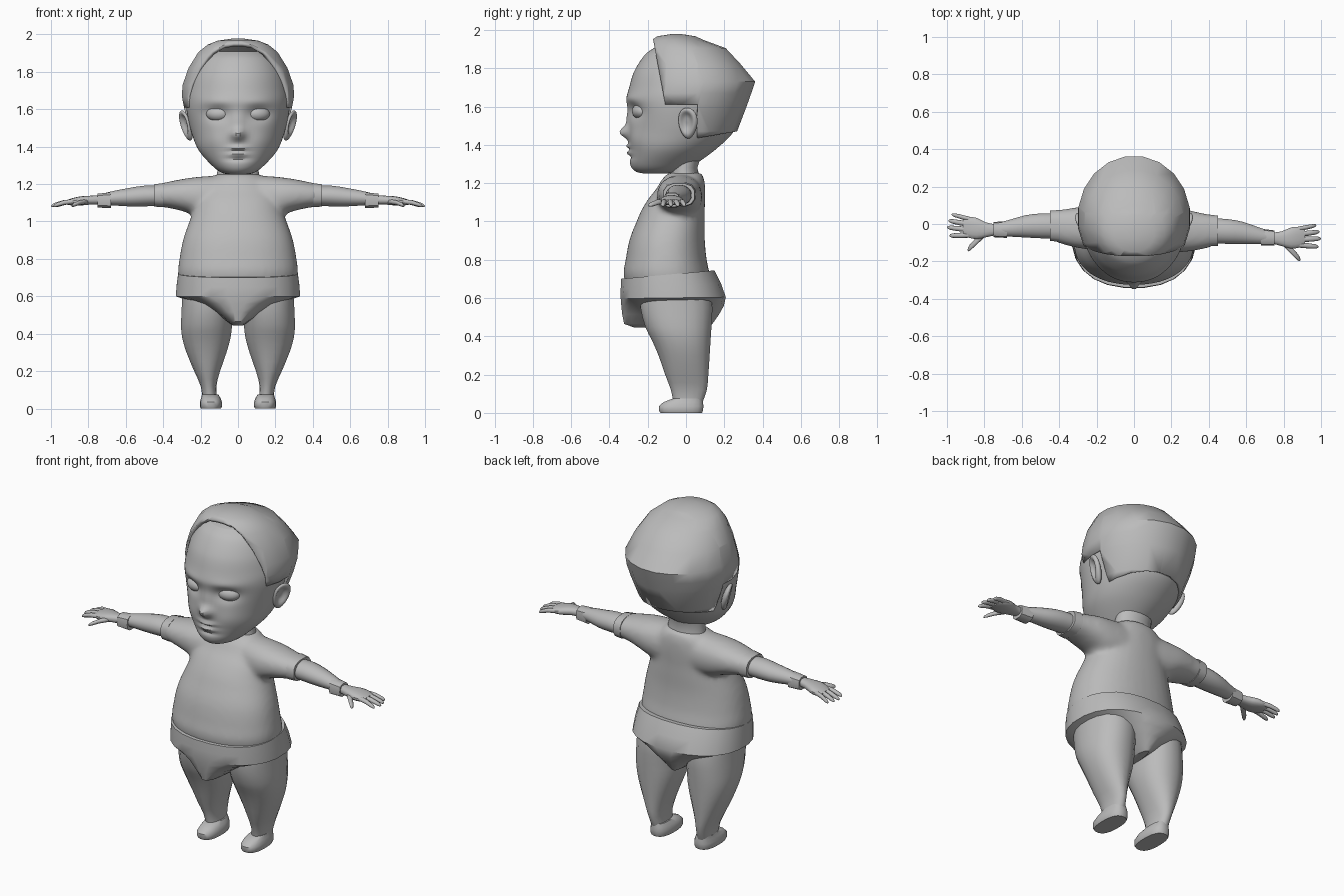
import bpy, bmesh, math
from mathutils import Matrix, Vector

if "Cube" in bpy.data.objects:
    bpy.data.objects.remove(bpy.data.objects["Cube"])

mat = bpy.data.materials.new("plain_grey")
mat.diffuse_color = (0.5, 0.5, 0.5, 1)
mat.use_nodes = True
mat.node_tree.nodes["Principled BSDF"].inputs["Base Color"].default_value = mat.diffuse_color


def finish(name, bm, angle=40):
    bmesh.ops.recalc_face_normals(bm, faces=bm.faces)
    me = bpy.data.meshes.new(name)
    bm.to_mesh(me)
    bm.free()
    me.materials.append(mat)
    for p in me.polygons:
        p.use_smooth = True
    me.set_sharp_from_angle(angle=math.radians(angle))
    ob = bpy.data.objects.new(name, me)
    bpy.context.collection.objects.link(ob)
    return ob


def smooth_rows(rows, sub):
    """Catmull-Rom refinement of a list of sections."""
    out = []
    for i in range(len(rows) - 1):
        p = [rows[max(0, min(len(rows) - 1, i + k))] for k in (-1, 0, 1, 2)]
        for j in range(sub):
            t = j / sub
            out.append([0.5 * (2 * b + (c - a) * t + (2 * a - 5 * b + 4 * c - d) * t * t
                               + (3 * b - a - 3 * c + d) * t ** 3) for a, b, c, d in zip(*p)])
    return out + [rows[-1]]


def loft(rows, axis="z", n=24, sub=1, power=2.0, bm=None):
    """Rows are (position, y0, y1, b0, b1); b is x on a z loft and z on an x loft."""
    bm = bm or bmesh.new()
    rings = []
    for t, y0, y1, b0, b1 in smooth_rows(rows, sub):
        ring = []
        for k in range(n):
            a = 2 * math.pi * (k + 0.5) / n
            c, s = [math.copysign(abs(f(a)) ** (2 / power), f(a)) for f in (math.cos, math.sin)]
            b, y = (b0 + b1) / 2 + (b1 - b0) / 2 * c, (y0 + y1) / 2 + (y1 - y0) / 2 * s
            ring.append(bm.verts.new((b, y, t) if axis == "z" else (t, y, b)))
        rings.append(ring)
    for r, q in zip(rings, rings[1:]):
        for k in range(n):
            bm.faces.new((r[k], r[(k + 1) % n], q[(k + 1) % n], q[k]))
    bm.faces.new(rings[0])
    bm.faces.new(rings[-1])
    return bm


def sym(rows):
    return [(z, y0, y1, -w, w) for z, y0, y1, w in rows]


def place(bm, side, shear=0.0):
    """Mirror a right-hand part and swing the arms slightly."""
    for v in bm.verts:
        v.co.x *= side
        v.co.y -= shear * v.co.x
    return bm


SIDES = ((1, "left"), (-1, "right"))
SWING = 0.03

# head with sculpted face
bm = loft(sym([(1.25, -.22, -.10, .04), (1.262, -.265, -.02, .09), (1.30, -.292, .05, .14),
               (1.38, -.295, .16, .21), (1.47, -.298, .25, .247), (1.575, -.305, .29, .272),
               (1.64, -.31, .31, .278), (1.70, -.297, .315, .273), (1.785, -.27, .28, .25),
               (1.87, -.215, .19, .20), (1.91, -.16, .13, .14)]), n=72, sub=9)
BUMPS = [(0, 1.465, .034, .032, -.052), (0, 1.53, .025, .05, -.012),      # nose
         (0, 1.393, .045, .012, -.017), (0, 1.358, .04, .014, -.016),     # lips
         (0, 1.376, .055, .006, .008), (0, 1.335, .06, .012, .01),        # mouth line, chin fold
         (.11, 1.575, .062, .04, .03), (-.11, 1.575, .062, .04, .03),     # eye sockets
         (.11, 1.64, .08, .025, -.006), (-.11, 1.64, .08, .025, -.006),   # brows
         (.13, 1.43, .07, .06, -.012), (-.13, 1.43, .07, .06, -.012)]     # cheeks
for v in bm.verts:
    if v.co.y < -.1:
        x, z = v.co.x, v.co.z
        v.co.y += sum(h * math.exp(-((x - cx) / sx) ** 2 - ((z - cz) / sz) ** 2)
                      for cx, cz, sx, sz, h in BUMPS)
finish("head", bm)

# hair cap trimmed along the hairline
bm = loft(sym([(1.40, -.27, .21, .225), (1.47, -.27, .27, .25), (1.60, -.28, .32, .29),
               (1.67, -.285, .345, .304), (1.73, -.28, .365, .30), (1.82, -.25, .29, .268),
               (1.905, -.215, .21, .215), (1.945, -.185, .10, .165), (1.967, -.15, .05, .11),
               (1.978, -.08, -.02, .03)]), n=20)


def slice_at(co, no, clear=False):
    bmesh.ops.bisect_plane(bm, geom=bm.verts[:] + bm.edges[:] + bm.faces[:], plane_co=co,
                           plane_no=no, clear_inner=clear)


slice_at((0, -.11, 1.62), (0, .32, .06), True)
slice_at((0, .03, 1.43), (0, -.17, 1), True)
slice_at((0, 0, 1.61), (0, 0, 1))
slice_at((0, .06, 0), (0, 1, 0))
cut = [f for f in bm.faces if f.calc_center_median().z < 1.61 and f.calc_center_median().y < .06]
bmesh.ops.delete(bm, geom=cut, context="FACES")
hair = finish("hair", bm)
mod = hair.modifiers.new("thickness", "SOLIDIFY")
mod.thickness, mod.offset = 0.02, -1

# neck
finish("neck", loft(sym([(1.17, -.10, .08, .13), (1.24, -.085, .07, .115), (1.28, -.08, .06, .11),
                         (1.34, -.08, .08, .11)])))

# shirt body and sleeves blended into one skin
bm = loft(sym([(.58, -.28, .12, .29), (.71, -.325, .125, .32), (.80, -.315, .108, .313),
               (.905, -.295, .098, .293), (1.0, -.258, .098, .26), (1.06, -.232, .098, .238),
               (1.12, -.195, .10, .225), (1.17, -.155, .10, .20), (1.22, -.125, .095, .16),
               (1.255, -.09, .08, .11)]), n=40, sub=3, power=2.2)
for side, _ in SIDES:
    arm = loft([(.05, -.13, .09, 1.0, 1.25), (.2, -.145, .09, 1.02, 1.24), (.28, -.14, .085, 1.05, 1.23),
                (.36, -.125, .07, 1.07, 1.215), (.43, -.105, .06, 1.08, 1.2)], "x", 28, 3, 2.2)
    place(arm, side, SWING)
    tmp = bpy.data.meshes.new("tmp")
    bmesh.ops.recalc_face_normals(arm, faces=arm.faces)
    arm.to_mesh(tmp)
    arm.free()
    bm.from_mesh(tmp)
    bpy.data.meshes.remove(tmp)
shirt = finish("shirt", bm)
mod = shirt.modifiers.new("blend", "REMESH")
mod.mode, mod.voxel_size, mod.use_smooth_shade = "VOXEL", 0.014, True
mod = shirt.modifiers.new("soften", "SMOOTH")
mod.factor, mod.iterations = 0.5, 8

# padded pants, higher at the back, narrowing to the crotch
bm = loft(sym([(.445, -.27, .12, .03), (.465, -.325, .14, .06), (.515, -.335, .175, .13),
               (.56, -.34, .20, .215), (.60, -.343, .21, .335), (.66, -.343, .185, .33),
               (.72, -.34, .15, .322)]), n=24, power=2.3)
for v in bm.verts:
    if v.co.z > .58:
        v.co.z += .09 * (v.co.y + .12) * (v.co.z - .58) / .14
finish("padded_pants", bm, 35)

for side, tag in SIDES:
    # legs and shoes
    finish(tag + "_leg", place(loft(
        [(.62, -.24, .13, .02, .30), (.55, -.24, .14, .02, .302), (.45, -.215, .135, .03, .306),
         (.38, -.18, .13, .038, .30), (.30, -.145, .125, .06, .277), (.20, -.11, .118, .095, .235),
         (.12, -.08, .11, .115, .20), (.05, -.065, .085, .11, .19)], n=20, sub=2, power=2.2), side))
    finish(tag + "_shoe", place(loft(
        [(0, -.135, .085, .09, .20), (.012, -.142, .09, .085, .205), (.035, -.142, .092, .085, .205),
         (.055, -.12, .09, .092, .198), (.075, -.07, .088, .105, .193)], n=20, power=2.5), side), 45)

    # sleeve cuff, forearm and wristband
    finish(tag + "_cuff", place(loft([(.40, -.11, .065, 1.075, 1.207), (.45, -.105, .06, 1.078, 1.2)],
                                     "x", 12, power=2.6), side, SWING))
    finish(tag + "_arm", place(loft(
        [(.40, -.09, .045, 1.085, 1.19), (.50, -.092, .042, 1.08, 1.192), (.58, -.09, .03, 1.08, 1.18),
         (.66, -.088, .005, 1.085, 1.165), (.74, -.083, -.02, 1.09, 1.145)], "x", 20, 2), side, SWING))
    finish(tag + "_wristband", place(loft([(.68, -.095, -.005, 1.07, 1.157), (.752, -.093, -.012, 1.073, 1.15)],
                                          "x", 10, power=2.8), side, SWING))

    # palm, fingers and thumb
    finish(tag + "_palm", place(loft(
        [(.73, -.08, -.025, 1.092, 1.14), (.79, -.095, -.015, 1.09, 1.138), (.84, -.107, .008, 1.085, 1.135),
         (.885, -.10, .012, 1.085, 1.125), (.915, -.085, .0, 1.09, 1.115)], "x", 16, 2, 2.4), side, SWING))
    DIGITS = [("little_finger", .87, -.002, .975, .022, .012), ("ring_finger", .87, -.03, .992, -.012, .014),
              ("middle_finger", .87, -.058, 1.0, -.048, .014), ("index_finger", .87, -.085, .987, -.092, .014),
              ("thumb", .80, -.075, .89, -.165, .02)]
    for name, x0, y0, x1, y1, r in DIGITS:
        rows = []
        for t, k in ((0, 1), (.5, 1), (.85, .85), (.96, .55), (1, .1)):
            y, z = y0 + (y1 - y0) * t, 1.108 - .026 * t * t
            rows.append((x0 + (x1 - x0) * t, y - r * k, y + r * k, z - .013 * k, z + .013 * k))
        finish(tag + "_" + name, place(loft(rows, "x", 10), side, SWING), 60)

    # eyeball
    bm = bmesh.new()
    bmesh.ops.create_uvsphere(bm, u_segments=24, v_segments=14, radius=1, matrix=Matrix.Translation(
        (.108, -.238, 1.575)) @ Matrix.Rotation(.3, 4, "Z") @ Matrix.Diagonal((.064, .042, .04, 1)))
    finish(tag + "_eye", place(bm, side))

    # ear with a hollowed bowl and inner ridge
    bm = bmesh.new()
    bmesh.ops.create_uvsphere(bm, u_segments=24, v_segments=20, radius=1,
                              matrix=Matrix.Rotation(math.pi / 2, 4, "Y"))
    for v in bm.verts:
        x, y, z = v.co
        r = math.hypot(y + .1, z - .1)
        hollow = 1.25 * math.exp(-(r / .62) ** 4) if x > 0 else 0
        v.co = Vector(((x - hollow) * .024, y * .052 * (1 + .2 * z), z * .084))
    bm.transform(Matrix.Translation((.278, .01, 1.513)) @ Matrix.Rotation(.3, 4, "Y")
                 @ Matrix.Rotation(-.35, 4, "Z"))
    finish(tag + "_ear", place(bm, side), 60)
